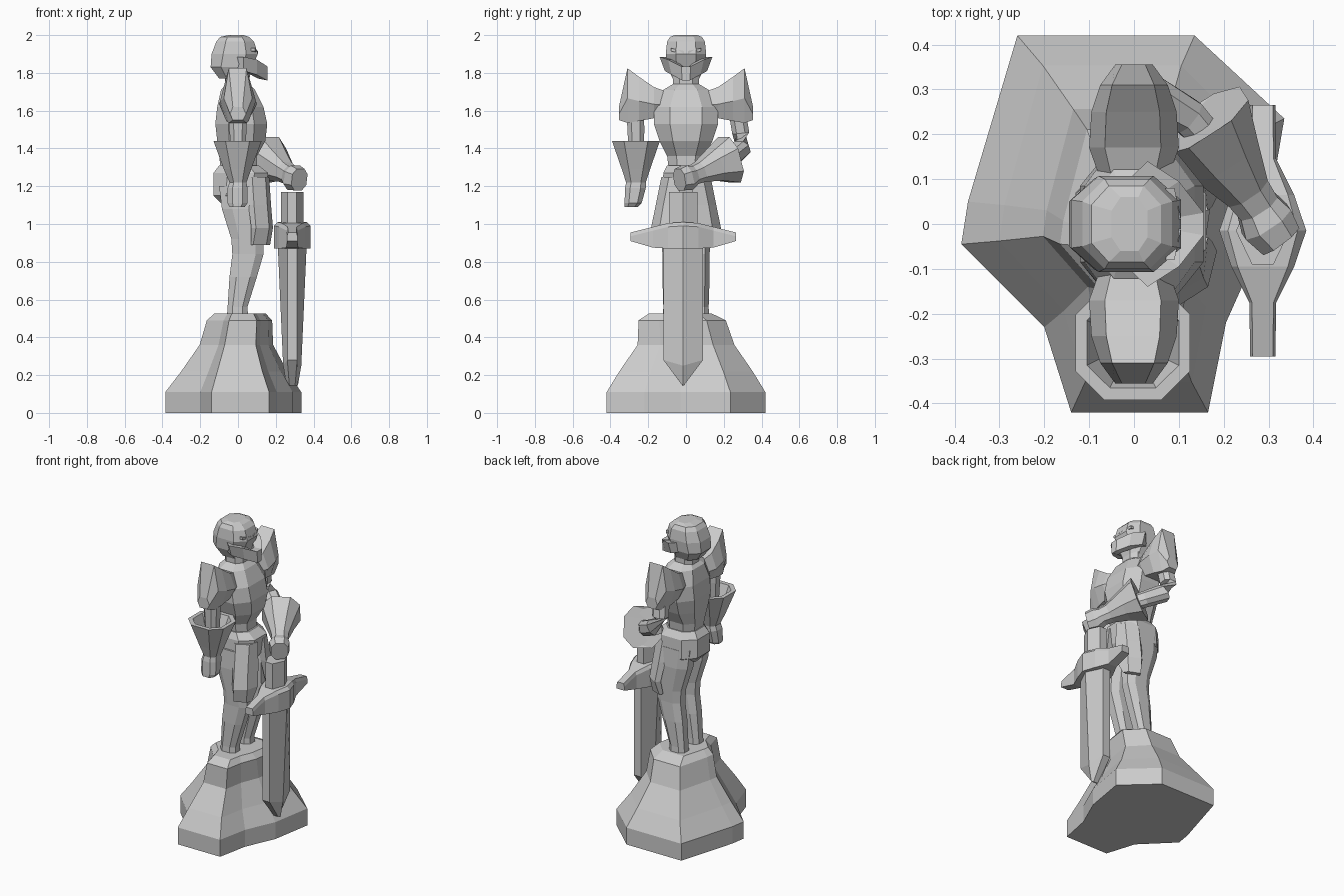
import bpy, bmesh
from mathutils import Vector as V


def loft(name, rings):
    """Skin a stack of equal-length point rings and cap both ends."""
    bm = bmesh.new()
    vs = [[bm.verts.new(p) for p in r] for r in rings]
    n = len(vs[0])
    for a, b in zip(vs, vs[1:]):
        for i in range(n):
            j = (i + 1) % n
            bm.faces.new((a[i], a[j], b[j], b[i]))
    bm.faces.new(vs[0][::-1])
    bm.faces.new(vs[-1])
    bmesh.ops.recalc_face_normals(bm, faces=bm.faces)
    me = bpy.data.meshes.new(name)
    bm.to_mesh(me)
    bm.free()
    ob = bpy.data.objects.new(name, me)
    bpy.context.collection.objects.link(ob)
    return ob


def octa(c, hx, hy, u=(1, 0, 0), v=(0, 1, 0), k=0.5):
    """Chamfered rectangle around c in the plane of u and v."""
    c, u, v = V(c), V(u).normalized(), V(v).normalized()
    pts = [(1, -k), (1, k), (k, 1), (-k, 1), (-1, k), (-1, -k), (-k, -1), (k, -1)]
    return [c + u * hx * a + v * hy * b for a, b in pts]


def stack(name, rows, k=0.5):
    """Upright loft; each row is z, x min, x max, y centre, y half-width."""
    return loft(name, [octa(((a + b) / 2, y, z), (b - a) / 2, h, k=k) for z, a, b, y, h in rows])


def limb(name, rows, k=0.5):
    """Loft along a bent path; each row is (centre, half width, half height)."""
    out = []
    for i, (c, w, h) in enumerate(rows):
        d = V(rows[min(i + 1, len(rows) - 1)][0]) - V(rows[max(i - 1, 0)][0])
        side = d.cross(V((0, 0, 1)))
        if side.length < 0.3 * d.length:
            side = V((1, 0, 0))
        out.append(octa(c, w, h, side, side.cross(d), k))
    return loft(name, out)


# Rock base
foot = [(-.26, .42), (.135, .42), (.335, .235), (.29, -.03), (.205, -.22),
        (.165, -.42), (-.14, -.42), (-.2, -.23), (-.385, -.045), (-.37, .05)]
levels = [(0, 1, 1, 0, 0), (.11, 1, 1, 0, 0), (.22, .78, .84, 0, 0), (.36, .54, .61, .005, 0),
          (.49, .48, .55, .02, -.02), (.525, .38, .4, .02, -.03)]
loft("rock_base", [[(x * sx + ox, y * sy + oy, z) for x, y in foot] for z, sx, sy, ox, oy in levels])

# Sword blade, grip and guard
SX, SY = .287, -.015


def blade_ring(z, w, e, hy):
    return [(SX + w, SY, z), (SX + e, SY + hy, z), (SX - e, SY + hy, z),
            (SX - w, SY, z), (SX - e, SY - hy, z), (SX + e, SY - hy, z)]


tip = blade_ring(.28, .048, .026, .105)
for i in (0, 3):
    tip[i] = (tip[i][0], SY, .25)
loft("sword_blade", [blade_ring(.9, .077, .026, .105), tip, blade_ring(.145, .03, .015, .004)])
loft("sword_grip", [blade_ring(.97, .06, .024, .075), blade_ring(1.17, .06, .024, .075)])
guard = []
for y, w, lo, hi in ((-.28, .028, .91, .955), (-.16, .03, .875, .985), (-.08, .07, .87, 1.005),
                     (0, .097, .87, 1.01), (.08, .07, .87, 1.005), (.16, .03, .875, .985), (.28, .028, .91, .955)):
    guard.append([(SX - w, SY + y, lo), (SX + w, SY + y, lo), (SX + w, SY + y, hi - .02),
                  (SX + w * .8, SY + y, hi), (SX - w * .8, SY + y, hi), (SX - w, SY + y, hi - .02)])
loft("sword_guard", guard)

# Hips, torso and neck
stack("hips", [(1.08, -.06, .09, 0, .07), (1.15, -.13, .14, .005, .13), (1.27, -.13, .16, .005, .125),
               (1.31, -.1, .11, 0, .1)])
stack("torso", [(1.28, -.09, .1, 0, .09), (1.36, -.1, .1, 0, .1), (1.44, -.11, .145, 0, .14),
                (1.53, -.12, .155, 0, .17), (1.62, -.11, .135, 0, .17), (1.71, -.09, .09, 0, .12),
                (1.74, -.06, .06, 0, .07)])
stack("neck", [(1.68, -.07, .06, 0, .07), (1.82, -.07, .06, 0, .07)])

# Helmet
stack("helmet", [(1.77, -.10, .06, 0, .07), (1.83, -.145, .075, 0, .1), (1.9, -.14, .105, 0, .107),
                 (1.965, -.115, .085, 0, .1), (1.99, -.095, .06, 0, .085), (2, -.05, .03, 0, .06)])

# Pointed visor wrapped round the face
outer = [(.03, -.14), (.1, -.095), (.155, -.025), (.155, .025), (.1, .095), (.03, .14)]
tops = (1.885, 1.87, 1.835, 1.835, 1.87, 1.885)
lows = (1.81, 1.79, 1.76, 1.76, 1.79, 1.81)
visor = []
for (x, y), t, b in zip(outer, tops, lows):
    visor.append([(x - .05, y * .65, b + .01), (x, y * .8, b), (x, y, t), (x - .05, y * .65, t)])
loft("visor", visor)

# Brow bars above the eye slits
for s, side in ((-1, "right"), (1, "left")):
    loft("brow_" + side, [[(x, s * y, z), (x + .02, s * y, z), (x + .02, s * y, z + .016), (x, s * y, z + .016)]
                          for x, y, z in ((.085, .01, 1.9), (.07, .08, 1.915))])

# Paired parts: pauldrons, tassets, legs
for s, side in ((-1, "right"), (1, "left")):
    rings = []
    for y, lo, hi, w in ((.1, 1.57, 1.7, .075), (.17, 1.56, 1.725, .1), (.25, 1.545, 1.78, .095),
                         (.31, 1.535, 1.825, .075), (.355, 1.55, 1.62, .042)):
        mid = lo + (hi - lo) * .45
        rings.append([(-w * .65, s * y, lo), (w * .6, s * y, lo), (w, s * y, mid), (w * .6, s * y, hi),
                      (-w * .65, s * y, hi), (-w, s * y, mid)])
    loft("pauldron_" + side, rings)

    # Hanging thigh plate, curved round the front and side
    loft("tasset_" + side, [[(x0, s * a, z), (x1, s * a, z), (x1 - .02, s * b, z), (x1 - .09, s * c, z),
                             (x0 - .08, s * (c - .025), z), (x0 - .02, s * (b - .02), z)]
                            for z, x0, x1, a, b, c in ((1.25, .11, .165, .03, .09, .13),
                                                       (1.1, .135, .175, .04, .12, .16),
                                                       (.98, .15, .185, .06, .14, .185),
                                                       (.89, .15, .17, .1, .13, .16))])

    stack("leg_" + side, [(.49, -.06, .055, s * .075, .048), (.56, -.055, .05, s * .075, .045),
                          (.72, -.045, .1, s * .075, .05), (.84, -.03, .135, s * .075, .05),
                          (.92, -.035, .135, s * .075, .055), (1.08, -.085, .135, s * .075, .065),
                          (1.2, -.1, .13, s * .075, .06)])

# Hanging arm with open flared gauntlet
stack("upper_arm_right", [(1.6, -.05, .05, -.27, .045), (1.5, -.045, .045, -.265, .045),
                          (1.3, -.035, .035, -.265, .035)])
stack("gauntlet_right", [(1.09, -.045, .035, -.29, .035), (1.11, -.055, .05, -.28, .045),
                         (1.19, -.055, .05, -.268, .055), (1.22, -.045, .045, -.265, .052),
                         (1.29, -.075, .07, -.265, .075), (1.44, -.13, .125, -.265, .127),
                         (1.44, -.105, .1, -.265, .1), (1.34, -.07, .065, -.265, .065)])

# Bent arm resting on the sword
limb("arm_left", [((-.01, .27, 1.6), .045, .045), ((-.02, .29, 1.48), .045, .045),
                  ((.02, .29, 1.4), .05, .05), ((.12, .24, 1.345), .04, .045), ((.2, .15, 1.31), .035, .04)])
limb("gauntlet_left", [((.2, .15, 1.31), .065, .065), ((.155, .22, 1.335), .09, .095),
                       ((.15, .23, 1.34), .113, .125), ((.2, .15, 1.31), .082, .085),
                       ((.25, .075, 1.275), .052, .055), ((.275, .04, 1.26), .048, .05),
                       ((.295, .005, 1.245), .06, .066), ((.325, -.035, 1.235), .05, .058)])
